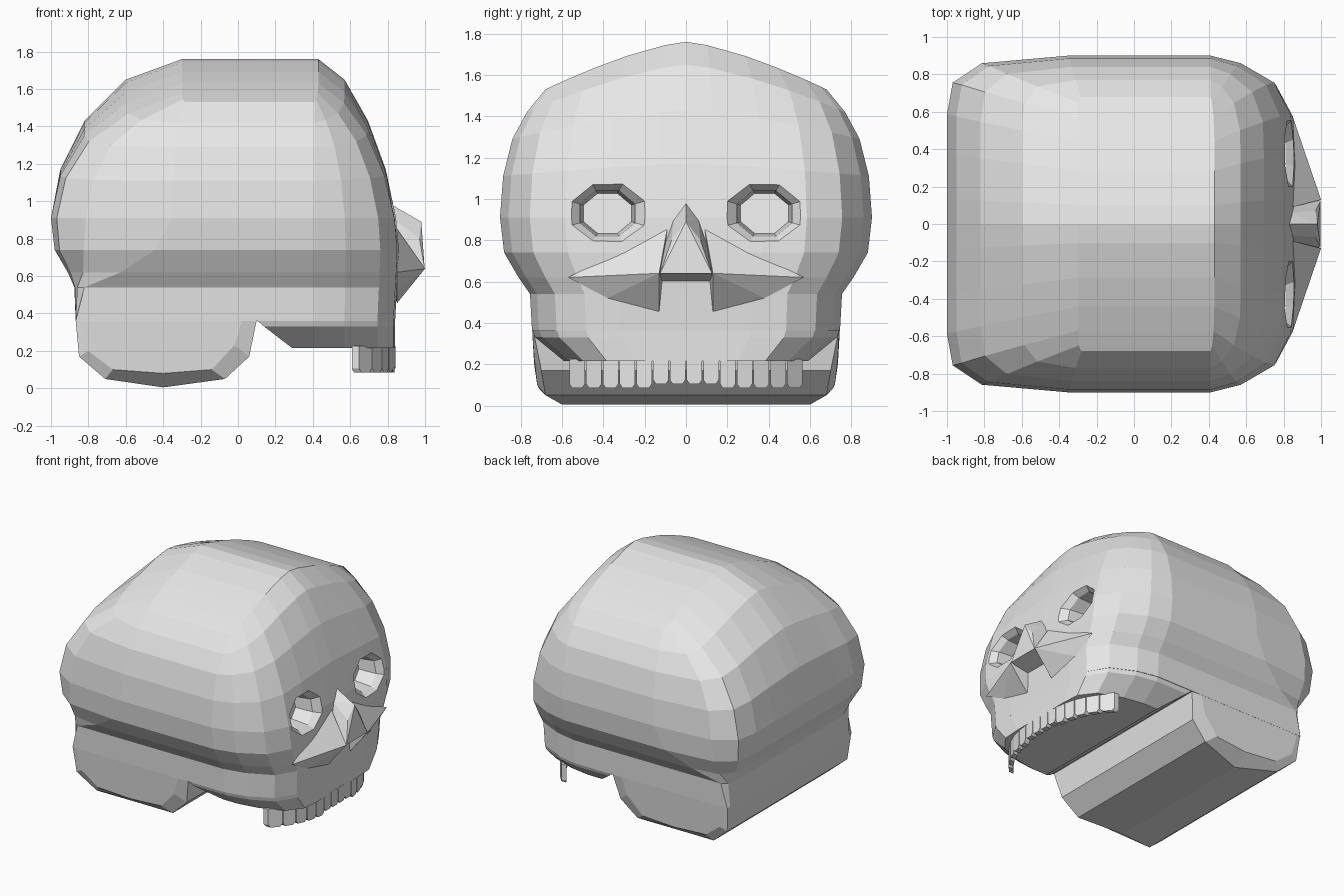
import bpy, bmesh, math

if "Cube" in bpy.data.objects:
    bpy.data.objects.remove(bpy.data.objects["Cube"])

bone = bpy.data.materials.new("bone_grey")
bone.diffuse_color = (0.8, 0.8, 0.8, 1)
bone.use_nodes = True
bone.node_tree.nodes["Principled BSDF"].inputs["Base Color"].default_value = bone.diffuse_color


def make_object(name, bm):
    bmesh.ops.remove_doubles(bm, verts=bm.verts, dist=0.0005)
    bmesh.ops.recalc_face_normals(bm, faces=bm.faces)
    me = bpy.data.meshes.new(name)
    bm.to_mesh(me)
    bm.free()
    me.materials.append(bone)
    ob = bpy.data.objects.new(name, me)
    bpy.context.collection.objects.link(ob)
    return ob


def bridge(bm, a, b):
    n = len(a)
    for i in range(n):
        j = (i + 1) % n
        bm.faces.new((a[i], a[j], b[j], b[i]))


def strip_cap(bm, ring):
    # join back and front points of equal y across the cap
    n = len(ring)
    for i in range(n // 2 - 1):
        bm.faces.new((ring[i], ring[i + 1], ring[n - 2 - i], ring[n - 1 - i]))


def hull(name, pts):
    bm = bmesh.new()
    for p in pts:
        bm.verts.new(p)
    res = bmesh.ops.convex_hull(bm, input=bm.verts)
    loose = [v for v in bm.verts if not v.link_faces]
    bmesh.ops.delete(bm, geom=loose, context='VERTS')
    return make_object(name, bm)


# plan of a horizontal section: (fraction of half width, reach to the end)
FRONT = [(0, 1), (.15, 1), (.42, 1), (.65, .98), (.84, .78), (.955, .37), (1, 0)]
BACK = [(0, 1), (.15, 1), (.42, 1), (.65, 1), (.84, .957), (.955, .74), (1, .1)]


def section(bm, z, xb, xf, w, drop=0, square=0, base=-.28):
    back, front = [], []
    for (u, ff), (_, fb) in zip(FRONT, BACK):
        fb += (1 - fb) * square
        zz = z - drop * u ** 1.4
        back.append((base + (xb - base) * fb, u * w, zz))
        front.append((.41 + (xf - .41) * ff, u * w, zz))

    def full(row):
        return [(x, -y, z) for x, y, z in row[:0:-1]] + row
    pts = full(back) + full(front)[::-1]
    return [bm.verts.new(p) for p in pts]


def stack(name, rows, **kw):
    bm = bmesh.new()
    rings = [section(bm, *r, **kw) for r in rows]
    for a, b in zip(rings, rings[1:]):
        bridge(bm, a, b)
    strip_cap(bm, rings[0])
    strip_cap(bm, rings[-1])
    return make_object(name, bm)


# cranium: z, back, front, half width, side drop, corner squareness
cranium = stack("cranium", [
    (1.76, -.30, .43, .68, .23, 0),
    (1.65, -.60, .57, .77, .23, 0),
    (1.43, -.82, .695, .84, .14, 0),
    (1.17, -.95, .79, .885, .06, 0),
    (.91, -1.0, .845, .90, 0, 0),
    (.74, -.98, .86, .88, 0, .15),
    (.62, -.91, .855, .81, 0, .5),
    (.54, -.875, .85, .755, 0, .9),
    (.36, -.868, .84, .745, 0, 1)])

# upper jaw narrowing downward
stack("upper_jaw", [
    (.365, .10, .84, .743, 0, 1),
    (.33, .14, .84, .73, 0, 1),
    (.215, .29, .84, .59, 0, 1)], base=.32)

# rear skull base: profile with width at each point, plus rounded ends
profile = [(.10, .365, .74), (.06, .17, .70), (-.07, .05, .68), (-.40, .005, .60),
           (-.71, .05, .68), (-.85, .17, .72), (-.868, .365, .742)]
end = [(.02, .36, .744), (-.02, .23, .735), (-.14, .10, .72), (-.40, .08, .71),
       (-.67, .10, .72), (-.80, .20, .735), (-.84, .36, .744)]
bm = bmesh.new()
loops = [[bm.verts.new((x, s * y, z)) for x, z, y in row]
         for row, s in ((end, -1), (profile, -1), (profile, 1), (end, 1))]
for a, b in zip(loops, loops[1:]):
    bridge(bm, a, b)
bm.faces.new(loops[0])
bm.faces.new(loops[-1])
make_object("skull_base", bm)

# eye sockets: stepped octagonal recess tilted with the face
for side in (-1, 1):
    bm = bmesh.new()
    rings = []
    for x, ry, rz in ((.95, .20, .158), (.845, .20, .158), (.79, .145, .12), (.66, .125, .105)):
        ring = []
        for k in range(8):
            a = math.radians(22.5 + 45 * k)
            dz = rz * math.sin(a)
            ring.append(bm.verts.new((x - .2 * dz, side * .38 + ry * math.cos(a), .93 + dz)))
        rings.append(ring)
    for a, b in zip(rings, rings[1:]):
        bridge(bm, a, b)
    bm.faces.new(rings[0])
    bm.faces.new(rings[-1])
    cutter = make_object("socket_cutter", bm)
    mod = cranium.modifiers.new("socket", 'BOOLEAN')
    mod.operation = 'DIFFERENCE'
    mod.solver = 'EXACT'
    mod.object = cutter
    bpy.context.view_layer.objects.active = cranium
    bpy.ops.object.modifier_apply(modifier=mod.name)
    bpy.data.objects.remove(cutter, do_unlink=True)

# nose bone
hull("nose_bone", [(.825, 0, .98), (.98, 0, .89), (.95, 0, .65)] +
     [(x, s * y, z) for s in (-1, 1) for x, y, z in
      ((.84, .06, .90), (.97, .07, .80), (.85, .11, .76), (.998, .125, .64), (.84, .125, .60))])

# cheek ridges flaring to the nose
for side, label in ((-1, "right"), (1, "left")):
    hull(label + "_cheek_ridge", [(x, side * y, z) for x, y, z in (
        (1.0, .13, .64), (.85, .13, .455), (.85, .38, .52), (.872, .38, .61),
        (.85, .57, .62), (.845, .09, .86), (.80, .13, .60))])


# teeth along the jaw arc
def arc(y):
    return .842 - .2 * abs(y / .57) ** 3


def tooth(name, y0, y1, low):
    x0, x1 = arc(y0), arc(y1)
    outline = [(0, .225), (0, low + .02), (.18, low), (.82, low), (1, low + .02), (1, .225)]
    bm = bmesh.new()
    loops = [[bm.verts.new((x0 + (x1 - x0) * t - d, y0 + (y1 - y0) * t, z))
              for t, z in outline] for d in (0, .04)]
    bridge(bm, *loops)
    bm.faces.new(loops[0])
    bm.faces.new(loops[1])
    make_object(name, bm)


for side in (-1, 1):
    tooth("front_tooth", side * .003, side * .078, .105)
    for i in range(6):
        y = .084 + i * .081
        tooth("side_tooth", side * y, side * (y + .075), .105 if i == 0 else .085)
